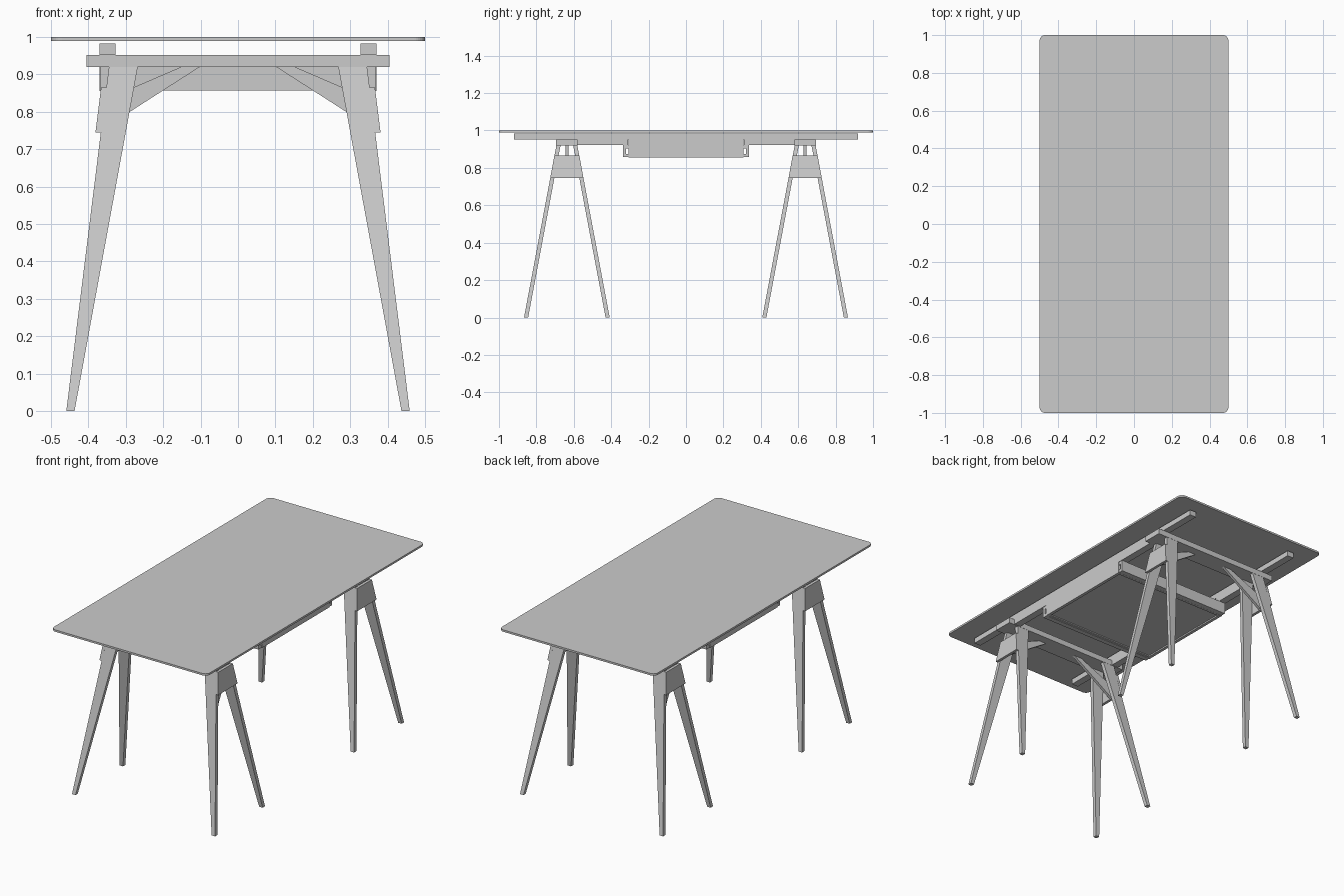
import bpy, bmesh, math

if "Cube" in bpy.data.objects:
    bpy.data.objects.remove(bpy.data.objects["Cube"])


def add_object(name, bm):
    bmesh.ops.recalc_face_normals(bm, faces=bm.faces[:])
    mesh = bpy.data.meshes.new(name)
    bm.to_mesh(mesh)
    bm.free()
    ob = bpy.data.objects.new(name, mesh)
    bpy.context.collection.objects.link(ob)
    return ob


def loft(name, lower, upper):
    """Closed solid between two matching polygons."""
    bm = bmesh.new()
    a = [bm.verts.new(p) for p in lower]
    b = [bm.verts.new(p) for p in upper]
    n = len(a)
    bm.faces.new(a)
    bm.faces.new(b)
    for i in range(n):
        j = (i + 1) % n
        bm.faces.new((a[i], a[j], b[j], b[i]))
    return add_object(name, bm)


def rect(x0, x1, y0, y1, z):
    return [(x0, y0, z), (x1, y0, z), (x1, y1, z), (x0, y1, z)]


def box(name, x0, x1, y0, y1, z0, z1):
    return loft(name, rect(x0, x1, y0, y1, z0), rect(x0, x1, y0, y1, z1))


# Tabletop with rounded corners
R = 0.03
outline = []
for k, (sx, sy) in enumerate([(1, 1), (-1, 1), (-1, -1), (1, -1)]):
    for i in range(9):
        a = math.radians(90 * k + 90 * i / 8)
        outline.append((sx * (0.5 - R) + R * math.cos(a),
                        sy * (1 - R) + R * math.sin(a)))
loft("tabletop", [(x, y, 0.989) for x, y in outline],
     [(x, y, 1.0) for x, y in outline])

# Long rails carrying the top
for s in (-1, 1):
    box("top_rail", s * 0.328, s * 0.37, -0.92, 0.92, 0.952, 0.983)

# Two trestles
YC = 0.637
for sy in (-1, 1):
    yc = sy * YC
    box("trestle_beam", -0.405, 0.405, yc - 0.057, yc + 0.057, 0.92, 0.952)
    for sx in (-1, 1):
        # Splayed, tapered legs
        for d in (-1, 1):
            loft("leg",
                 rect(sx * 0.437, sx * 0.459, yc + d * 0.207, yc + d * 0.229, 0),
                 rect(sx * 0.268, sx * 0.345, yc + d * 0.034, yc + d * 0.056, 0.92))
        # Tilted trapezoid plate joining the leg pair
        loft("leg_plate",
             rect(sx * 0.365, sx * 0.381, yc - 0.089, yc + 0.089, 0.745),
             rect(sx * 0.350, sx * 0.366, yc - 0.067, yc + 0.067, 0.865))
        # Diagonal brace from plate to beam
        prof = [(0.367, 0.75), (0.102, 0.92), (0.152, 0.92), (0.354, 0.833)]
        loft("brace", [(sx * x, yc - 0.008, z) for x, z in prof],
             [(sx * x, yc + 0.008, z) for x, z in prof])
        # Short bars between trestle and drawer
        box("connecting_bar", sx * 0.328, sx * 0.37,
            sy * 0.31, sy * 0.58, 0.922, 0.952)
    # Channel-shaped drawer runner
    prof = [(0.337, 0.857), (0.337, 0.922), (0.308, 0.922), (0.308, 0.905),
            (0.322, 0.905), (0.322, 0.874), (0.308, 0.874), (0.308, 0.857)]
    loft("drawer_runner", [(-0.367, sy * y, z) for y, z in prof],
         [(0.367, sy * y, z) for y, z in prof])

# Open drawer tray
for s in (-1, 1):
    box("drawer_front", s * 0.352, s * 0.37, -0.308, 0.308, 0.856, 0.952)
    box("drawer_side", -0.352, 0.352, s * 0.292, s * 0.306, 0.858, 0.93)
box("drawer_bottom", -0.352, 0.352, -0.292, 0.292, 0.864, 0.872)
